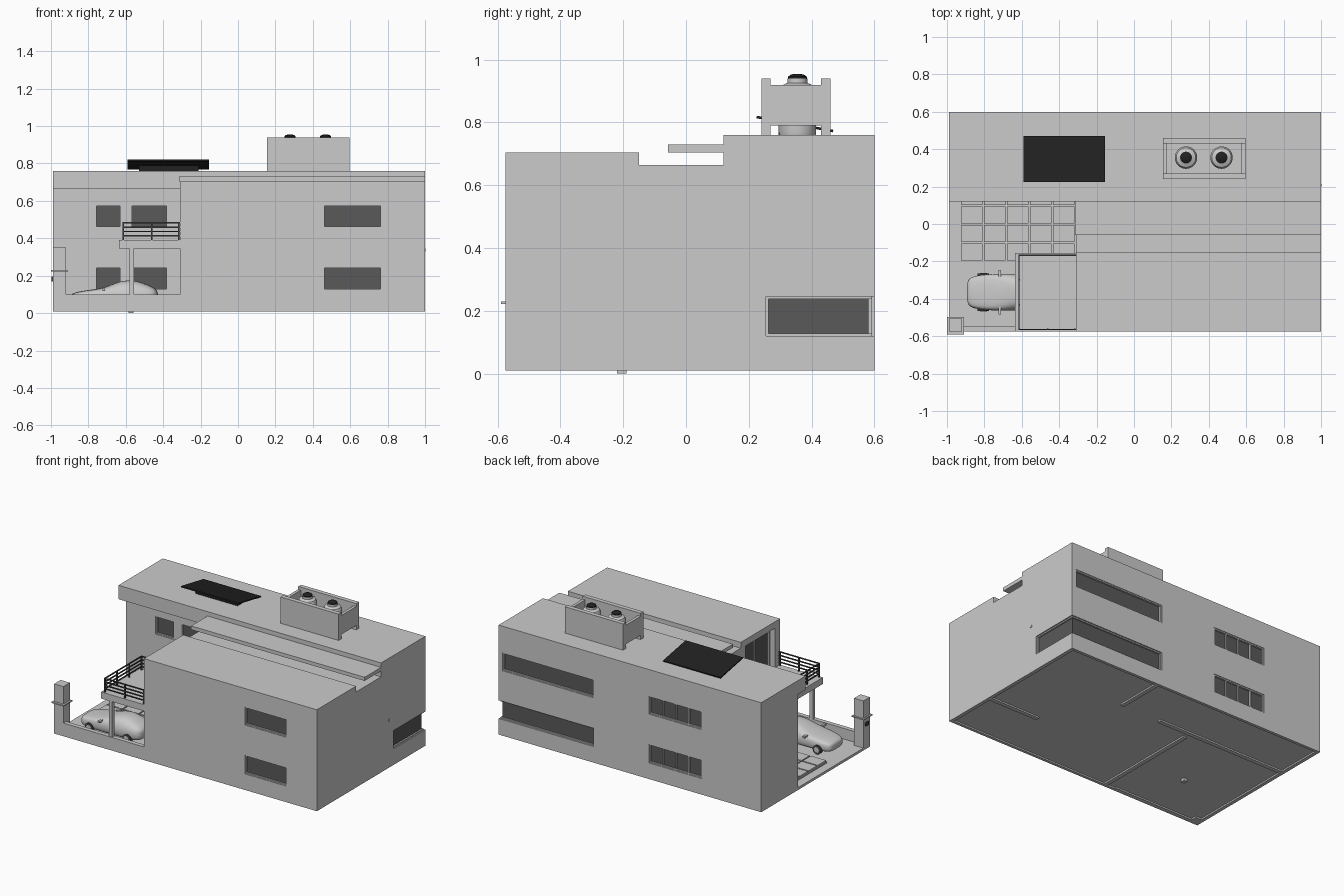
import bpy, bmesh, math
from mathutils import Matrix, Vector

if "Cube" in bpy.data.objects:
    bpy.data.objects.remove(bpy.data.objects["Cube"])


def material(name, v):
    m = bpy.data.materials.new(name)
    m.diffuse_color = (v, v, v, 1)
    m.use_nodes = True
    m.node_tree.nodes["Principled BSDF"].inputs["Base Color"].default_value = m.diffuse_color
    return m


GLASS = material("dark_glass", 0.10)
BLACK = material("black", 0.015)
METAL = material("dark_metal", 0.06)


def finish(name, bm, mat=None):
    bmesh.ops.recalc_face_normals(bm, faces=bm.faces)
    me = bpy.data.meshes.new(name)
    bm.to_mesh(me)
    bm.free()
    ob = bpy.data.objects.new(name, me)
    bpy.context.collection.objects.link(ob)
    if mat:
        me.materials.append(mat)
    return ob


def boxes(name, specs, mat=None):
    """One object made of boxes given as (x0, x1, y0, y1, z0, z1)."""
    bm = bmesh.new()
    for x0, x1, y0, y1, z0, z1 in specs:
        m = Matrix.Translation(((x0 + x1) / 2, (y0 + y1) / 2, (z0 + z1) / 2))
        m = m @ Matrix.Diagonal((x1 - x0, y1 - y0, z1 - z0, 1))
        bmesh.ops.create_cube(bm, size=1, matrix=m)
    return finish(name, bm, mat)


def extrude_x(name, profile, x0, x1):
    bm = bmesh.new()
    f = bm.faces.new([bm.verts.new((x0, y, z)) for y, z in profile])
    r = bmesh.ops.extrude_face_region(bm, geom=[f])
    bmesh.ops.translate(bm, vec=(x1 - x0, 0, 0),
                        verts=[v for v in r["geom"] if isinstance(v, bmesh.types.BMVert)])
    return finish(name, bm)


def lathe(name, profile, x, y, mat=None, n=32):
    bm = bmesh.new()
    rings = [[bm.verts.new((x + r * math.cos(math.tau * i / n), y + r * math.sin(math.tau * i / n), z))
              for i in range(n)] for r, z in profile]
    for a, b in zip(rings, rings[1:]):
        for i in range(n):
            bm.faces.new((a[i], a[(i + 1) % n], b[(i + 1) % n], b[i]))
    bm.faces.new(rings[0])
    bm.faces.new(rings[-1])
    return smooth(finish(name, bm, mat), 35)


def smooth(ob, deg):
    bpy.ops.object.select_all(action='DESELECT')
    ob.select_set(True)
    bpy.context.view_layer.objects.active = ob
    bpy.ops.object.shade_smooth_by_angle(angle=math.radians(deg))
    return ob


cuts = []


def window(name, x0, x1, z0, z1, yw, s, panes):
    """Recessed window on a wall at y = yw whose outside faces s."""
    def span(a, b):
        return sorted((yw - s * a, yw - s * b))
    cuts.append((x0, x1, *span(-0.02, 0.025), z0, z1))
    boxes(name + "_glass", [(x0, x1, *span(0.016, 0.026), z0, z1)], GLASS)
    t, d = 0.008, span(0.004, 0.02)
    bars = [(x0, x1, *d, z0, z0 + t), (x0, x1, *d, z1 - t, z1)]
    for i in range(panes + 1):
        x = x0 + (x1 - x0 - t) * i / panes
        bars.append((x, x + t, *d, z0 + t, z1 - t))
    boxes(name + "_frame", bars)


# Main volumes
right = extrude_x("main_house", [(-.575, .01), (.6, .01), (.6, .76), (.12, .76), (.12, .665),
                                 (-.15, .665), (-.15, .705), (-.575, .705)], -.31, 1.0)
left = extrude_x("left_wing", [(.2, .01), (.6, .01), (.6, .76), (.12, .76), (.12, .665), (.2, .665)], -.99, -.31)
floor = boxes("patio_floor", [(-.99, -.31, -.575, .2, .01, .027)])
boxes("floating_roof_slab", [(-.315, 1.0, -.058, .12, .705, .73)])

# Windows on both floors
for floor_name, z0, z1 in (("lower", .12, .25), ("upper", .455, .58)):
    window(floor_name + "_front_window", .455, .77, z0, z1, -.575, -1, 1)
    window(floor_name + "_wing_window", -.765, -.375, z0, z1, .2, -1, 2)
    boxes(floor_name + "_wing_window_post", [(-.63, -.57, .203, .22, z0, z1)])
    window(floor_name + "_back_window", -.54, -.14, z0, z1, .6, 1, 4)
window("upper_long_back_window", .28, .97, .455, .58, .6, 1, 1)

# Corner window wrapping the back right edge
cuts.append((.28, 1.02, .255, .62, .12, .245))
boxes("corner_window_glass", [(.275, .982, .25, .582, .115, .25)], GLASS)
boxes("corner_window_frame", [(.28, .992, .255, .592, .12, .128), (.28, .992, .255, .592, .237, .245),
                              (.28, .288, .57, .592, .12, .245), (.97, .992, .255, .263, .12, .245)])

# Side openings facing the balcony and the carport
for n, y0, y1, z0, z1 in (("balcony", -.52, -.2, .39, .66), ("carport", -.54, -.16, .03, .345)):
    cuts.append((-.33, -.25, y0, y1, z0, z1))
    boxes(n + "_door_glass", [(-.262, -.245, y0, y1, z0, z1)], GLASS)
    boxes(n + "_door_frame", [(-.272, -.258, y, y + .012, z0, z1)
                              for y in (y0, (y0 + y1) / 2 - .006, y1 - .012)])

# Shallow recess underneath
cuts.append((-.965, .975, -.555, .58, -.02, .02))
cutter = boxes("opening_cutter", cuts)
for ob in (right, left, floor):
    mod = ob.modifiers.new("openings", 'BOOLEAN')
    mod.operation, mod.solver, mod.object = 'DIFFERENCE', 'EXACT', cutter
    me = bpy.data.meshes.new_from_object(ob.evaluated_get(bpy.context.evaluated_depsgraph_get()))
    ob.modifiers.clear()
    ob.data = me
bpy.data.objects.remove(cutter)
boxes("wall_footings", [(.6, .98, -.22, -.19, .01, .022), (.29, .32, .25, .585, .01, .022),
                        (-.97, .01, .235, .265, .01, .022), (-.255, -.225, -.56, .2, .01, .022)])
boxes("floor_drain", [(-.585, -.56, -.22, -.19, 0, .022)])
boxes("wall_vent", [(.99, 1.003, .2, .215, .33, .345)])

# Front garden wall, gate pillar and letter box
boxes("front_low_wall", [(-.92, -.31, -.575, -.545, .01, .10)])
boxes("gate_pillar", [(-.99, -.92, -.575, -.505, .01, .35)])
boxes("pillar_ledge", [(-1.0, -.908, -.59, -.497, .222, .23)])
boxes("letter_box", [(-.998, -.985, -.555, -.525, .17, .195)], METAL)

# Paved terrace in front of the wing
boxes("terrace_base", [(-.93, -.31, -.2, .2, .025, .034)])
boxes("terrace_tiles", [(-.925 + .123 * i, -.81 + .123 * i, -.195 + .099 * j, -.105 + .099 * j, .034, .045)
                        for i in range(5) for j in range(4)])

# Balcony with columns and railing
boxes("balcony_slab", [(-.635, -.31, -.575, -.155, .345, .39)])
boxes("balcony_columns", [(-.58, -.555, y, y + .025, .02, .345) for y in (-.57, -.19)])
rails = []
for z in (.41, .433, .456, .48):
    t = .007
    rails += [(-.618, -.31, y, y + t, z, z + t) for y in (-.568, -.17)]
    rails.append((-.618, -.611, -.568, -.163, z, z + t))
posts = [(x, y) for x in (-.618, -.465, -.322) for y in (-.568, -.17)] + [(-.618, -.436), (-.618, -.303)]
rails += [(x, x + .008, y, y + .008, .39, .487) for x, y in posts]
boxes("balcony_railing", rails, METAL)

# Tilted solar panel on its stand
panel = boxes("solar_panel", [(-.2175, .2175, -.124, .124, -.004, .004)], BLACK)
panel.location = (-.3725, .347, .795)
panel.rotation_euler.x = -math.atan2(.045, .245)
boxes("solar_panel_stand", [(-.53, -.21, .295, .38, .76, .788)], BLACK)

# Water tank enclosure
boxes("tank_screen", [(.155, .595, y, y + .03, .76, .94) for y in (.24, .43)]
      + [(x, x + .02, .27, .43, .79, .92) for x in (.155, .575)])
for i, x in enumerate((.278, .468)):
    lathe(f"water_tank_{i}", [(.058, .76), (.06, .77), (.06, .9), (.052, .917), (.032, .926), (.032, .94)], x, .355)
    lathe(f"tank_lid_{i}", [(.03, .939), (.03, .946), (.02, .953), (.006, .955)], x, .355, BLACK)

# Parked car: lofted body, smoothed
CY = -.365
stations = [  # x, half width, bottom, belt, top, top half width
    (-.895, .055, .055, .085, .095, .045), (-.875, .085, .04, .095, .108, .07),
    (-.80, .097, .038, .11, .122, .075), (-.715, .1, .038, .117, .13, .078),
    (-.63, .1, .038, .12, .172, .066), (-.55, .1, .038, .122, .174, .066),
    (-.47, .095, .04, .122, .145, .062), (-.425, .07, .055, .11, .12, .05)]
bm = bmesh.new()
rings = []
for x, w, zb, zm, zt, tw in stations:
    half = [(w * .9, zb), (w, (zb + zm) / 2), (w * .97, zm), (tw, zt)]
    ring = half + [(0, zt + .004)] + [(-a, b) for a, b in reversed(half)] + [(0, zb)]
    rings.append([bm.verts.new((x, CY + a, b)) for a, b in ring])
for a, b in zip(rings, rings[1:]):
    for i in range(len(a)):
        j = (i + 1) % len(a)
        bm.faces.new((a[i], a[j], b[j], b[i]))
bm.faces.new(rings[0])
bm.faces.new(rings[-1])
car = finish("car_body", bm)
car.modifiers.new("round", 'SUBSURF').levels = 2
car.modifiers["round"].render_levels = 2
for p in car.data.polygons:
    p.use_smooth = True
for name, r, w, mat in (("car_tyres", .031, .028, METAL), ("car_hubs", .019, .034, None)):
    bm = bmesh.new()
    for x in (-.805, -.52):
        for s in (-1, 1):
            m = Matrix.Translation((x, CY + s * .086, .058)) @ Matrix.Rotation(math.pi / 2, 4, 'X')
            bmesh.ops.create_cone(bm, cap_ends=True, segments=24, radius1=r, radius2=r, depth=w, matrix=m)
    smooth(finish(name, bm, mat), 35)
boxes("car_mirrors", [(-.725, -.71, CY + a, CY + b, .12, .132) for a, b in ((.08, .118), (-.118, -.08))])
